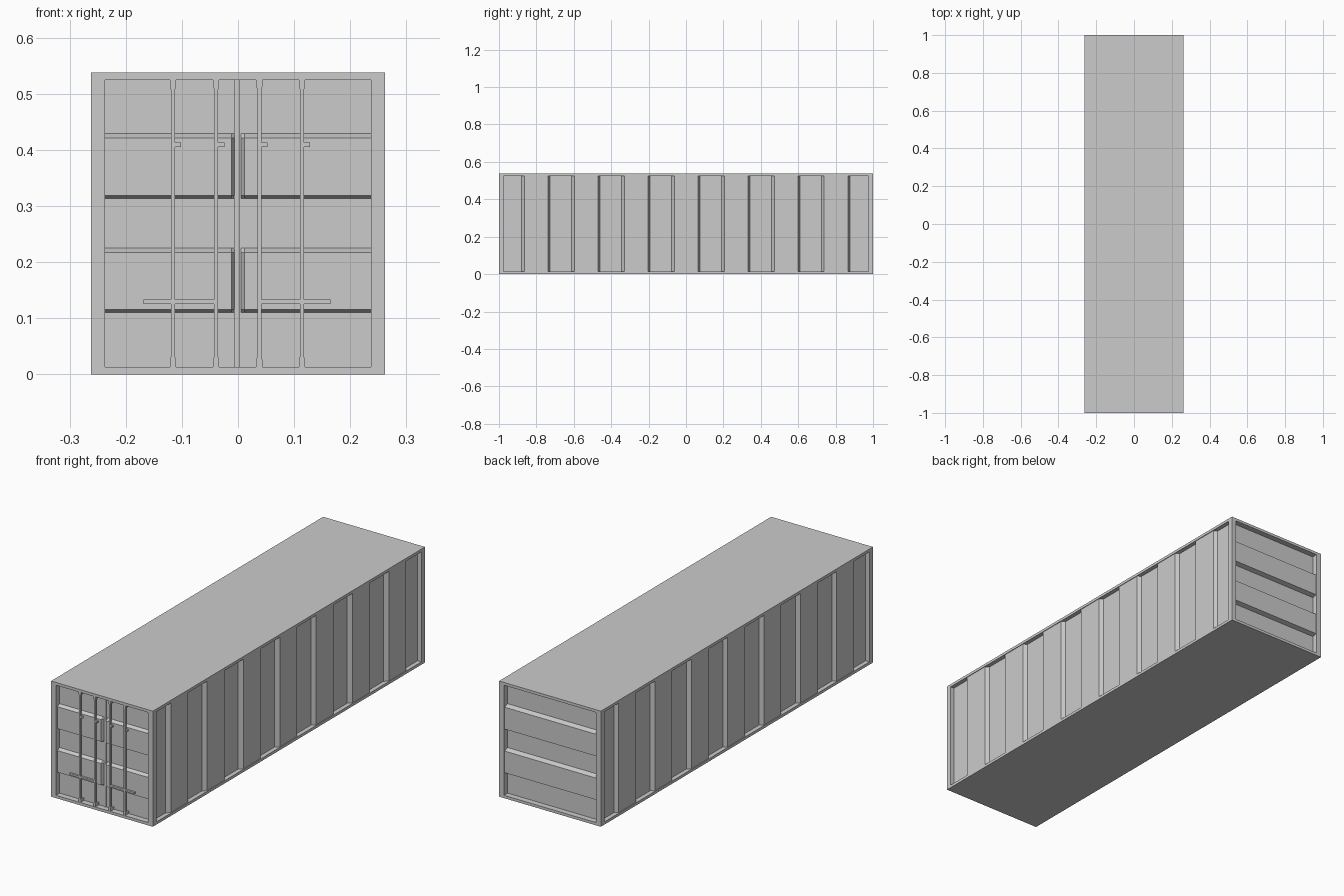
import bpy, bmesh
from mathutils import Vector

if "Cube" in bpy.data.objects:
    bpy.data.objects.remove(bpy.data.objects["Cube"])

HX, HY, H = 0.262, 1.0, 0.538      # half width, half length, height
IX, IY = 0.237, 0.975              # half sizes of the end and side openings
Z0, Z1 = 0.013, 0.525              # bottom and top of the openings
SIDE_D, END_D = 0.02, 0.027        # recess depths


def finish(bm, name):
    me = bpy.data.meshes.new(name)
    bm.to_mesh(me)
    bm.free()
    ob = bpy.data.objects.new(name, me)
    bpy.context.collection.objects.link(ob)
    return ob


def quad(bm, pts, outward):
    f = bm.faces.new([bm.verts.new(p) for p in pts])
    f.normal_update()
    if f.normal.dot(Vector(outward)) < 0:
        f.normal_flip()


def sheet(name, rows, cols, place, outward):
    """Corrugated sheet: rows = (u, rise), cols = (v, scale of rise)."""
    bm = bmesh.new()
    grid = [[bm.verts.new(place(u, v, r * s)) for v, s in cols] for u, r in rows]
    for a, b in zip(grid, grid[1:]):
        for i in range(len(cols) - 1):
            f = bm.faces.new((a[i], a[i + 1], b[i + 1], b[i]))
            f.normal_update()
            if f.normal.dot(Vector(outward)) < 0:
                f.normal_flip()
    return finish(bm, name)


def box(bm, x0, x1, y0, y1, z0, z1):
    r = bmesh.ops.create_cube(bm, size=1)
    for v in r["verts"]:
        v.co = ((x0 + x1) / 2 + v.co.x * (x1 - x0),
                (y0 + y1) / 2 + v.co.y * (y1 - y0),
                (z0 + z1) / 2 + v.co.z * (z1 - z0))


# Frame: box shell with four recessed openings between posts and rails
bm = bmesh.new()
box(bm, -HX, HX, -HY, HY, 0, H)
bm.normal_update()
for f in [f for f in bm.faces if abs(f.normal.z) < 0.5]:
    n = f.normal.copy()
    bmesh.ops.inset_individual(bm, faces=[f], thickness=0.01)
    for v in f.verts:
        v.co.z = Z0 if v.co.z < H / 2 else Z1
        if abs(n.x) > 0.5:
            v.co.y = IY if v.co.y > 0 else -IY
        else:
            v.co.x = IX if v.co.x > 0 else -IX
    new = bmesh.ops.extrude_discrete_faces(bm, faces=[f])["faces"][0]
    depth = SIDE_D if abs(n.x) > 0.5 else END_D
    for v in new.verts:
        v.co -= n * depth
    bm.faces.remove(new)
finish(bm, "frame")

# Corrugated side walls
rows = [(-IY, 0)]
for k in range(7):
    c = (k - 3) * 0.267
    rows += [(c - 0.0775, 0), (c - 0.062, 1), (c + 0.064, 1), (c + 0.0745, 0)]
rows.append((IY, 0))
for s, name in ((1, "right_wall"), (-1, "left_wall")):
    sheet(name, rows, [(Z0, 1), (Z1, 1)],
          lambda u, v, r: (s * (HX - SIDE_D + 0.017 * r), u, v), (s, 0, 0))

# Horizontally ribbed end wall and doors
rows = [(Z0, 0)]
for a, b in ((0.110, 0.225), (0.313, 0.429)):
    rows += [(a, 0), (a + 0.006, 1), (b - 0.008, 1), (b, 0)]
rows.append((Z1, 0))
sheet("back_wall", rows, [(-IX, 1), (IX, 1)],
      lambda u, v, r: (v, HY - END_D + 0.022 * r, u), (0, 1, 0))
cols = [(-IX, 1), (-0.012, 1), (-0.005, 0), (0.005, 0), (0.012, 1), (IX, 1)]
sheet("doors", rows, cols,
      lambda u, v, r: (v, -HY + END_D - 0.016 * r, u), (0, -1, 0))

# Seal where the doors meet
bm = bmesh.new()
box(bm, -0.007, 0.004, -HY + END_D - 0.003, -HY + END_D, Z0, Z1)
finish(bm, "door_seal")

# Lock rods with wider end fittings
YF, YB = -0.998, -0.988
rods = (-0.116, -0.039, 0.038, 0.114)
for i, x in enumerate(rods):
    bm = bmesh.new()
    prof = [(Z0, 0.0055), (0.026, 0.0055), (0.032, 0.0035),
            (0.507, 0.0035), (0.513, 0.0055), (Z1, 0.0055)]
    left = [(x - w, z) for z, w in prof]
    right = [(x + w, z) for z, w in reversed(prof)]
    face = bm.faces.new([bm.verts.new((px, YF, pz)) for px, pz in left + right])
    ext = bmesh.ops.extrude_face_region(bm, geom=[face])["geom"]
    for v in ext:
        if isinstance(v, bmesh.types.BMVert):
            v.co.y = YB
    # Brackets tie the rod back to the door at both ends
    for z in (0.019, 0.519):
        box(bm, x - 0.0055, x + 0.0055, YB, -HY + END_D, z - 0.006, z + 0.006)
    bmesh.ops.recalc_face_normals(bm, faces=bm.faces)
    finish(bm, f"lock_rod_{i + 1}")

    # Small catch beside each rod
    bm = bmesh.new()
    x0 = x + 0.0035
    box(bm, x0, x0 + 0.011, YF + 0.002, YB, 0.405, 0.413)
    finish(bm, f"rod_catch_{i + 1}")

# Long handles crossing each pair of rods
for name, x0, x1 in (("left_handle", -0.168, -0.039), ("right_handle", 0.038, 0.165)):
    bm = bmesh.new()
    box(bm, x0, x1, YF, YB, 0.125, 0.133)
    finish(bm, name)
